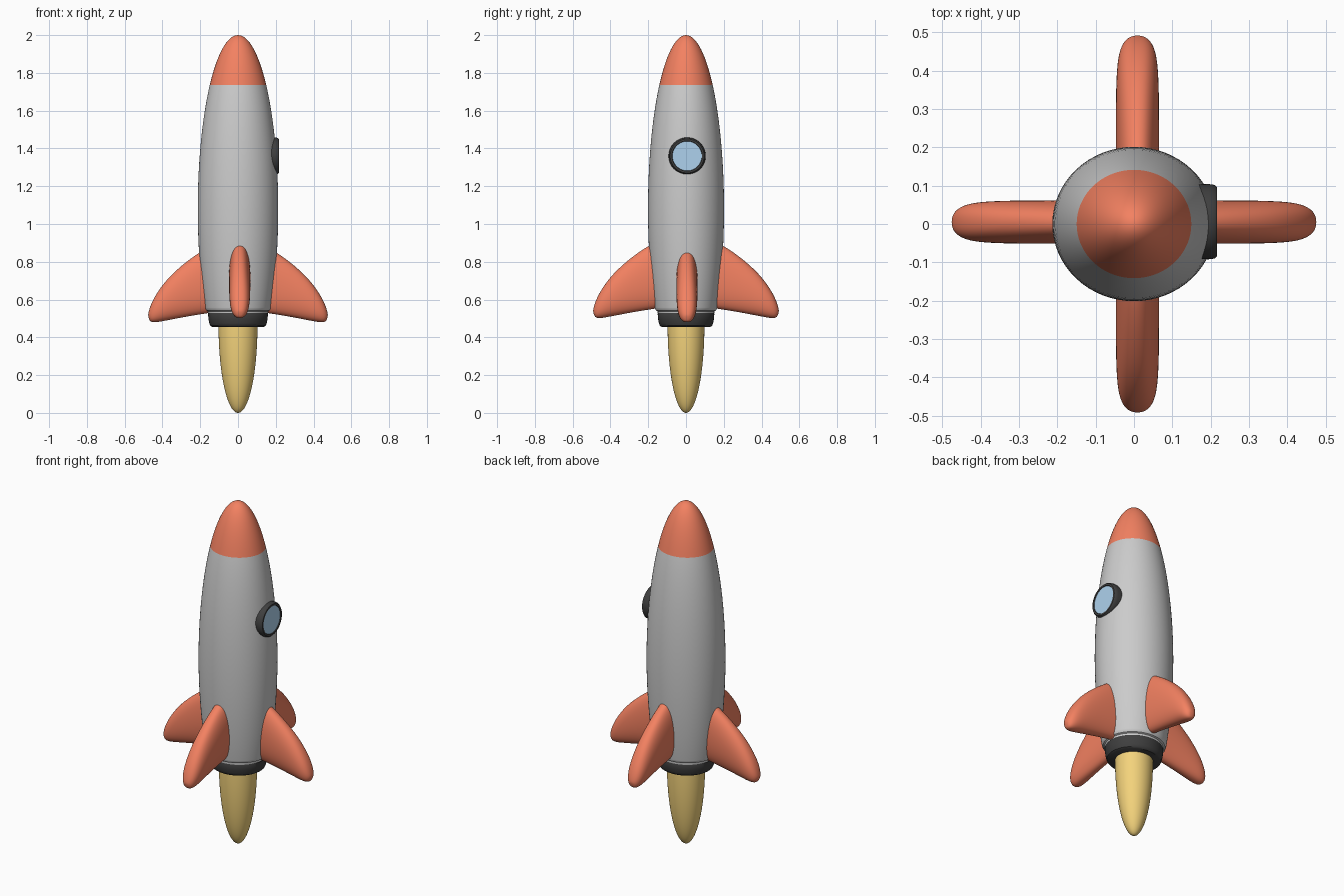
import bpy, bmesh
from math import sin, cos, pi, sqrt, copysign, radians
from mathutils import Matrix

if "Cube" in bpy.data.objects:
    bpy.data.objects.remove(bpy.data.objects["Cube"])


def material(name, rgb):
    m = bpy.data.materials.new(name)
    m.diffuse_color = (*rgb, 1)
    m.use_nodes = True
    m.node_tree.nodes["Principled BSDF"].inputs["Base Color"].default_value = m.diffuse_color
    return m


RED = material("red", (0.9, 0.22, 0.12))
BLACK = material("black", (0.05, 0.05, 0.05))
BLUE = material("blue", (0.42, 0.64, 0.85))
YELLOW = material("yellow", (0.9, 0.65, 0.2))


def loft(name, rings, mat=None, matrix=Matrix(), subsurf=0, angle=35):
    """Skin closed rings of points; a ring of one point is a pole."""
    bm = bmesh.new()
    rows = [[bm.verts.new(p) for p in ring] for ring in rings]
    for a, b in zip(rows, rows[1:]):
        n = max(len(a), len(b))
        for i in range(n):
            j = (i + 1) % n
            if len(a) == 1:
                bm.faces.new((a[0], b[i], b[j]))
            elif len(b) == 1:
                bm.faces.new((a[i], a[j], b[0]))
            else:
                bm.faces.new((a[i], a[j], b[j], b[i]))
    for row in (rows[0], rows[-1]):
        if len(row) > 2:
            bm.faces.new(row)
    bmesh.ops.recalc_face_normals(bm, faces=bm.faces)
    bm.transform(matrix)
    me = bpy.data.meshes.new(name)
    bm.to_mesh(me)
    bm.free()
    ob = bpy.data.objects.new(name, me)
    bpy.context.collection.objects.link(ob)
    if mat:
        me.materials.append(mat)
    bpy.ops.object.select_all(action='DESELECT')
    ob.select_set(True)
    bpy.context.view_layer.objects.active = ob
    bpy.ops.object.shade_smooth_by_angle(angle=radians(angle))
    if subsurf:
        mod = ob.modifiers.new("smooth", 'SUBSURF')
        mod.levels = mod.render_levels = subsurf
    return ob


def lathe(name, profile, mat=None, matrix=Matrix(), sides=64):
    rings = []
    for r, z in profile:
        n = sides if r > 1e-5 else 1
        rings.append([(r * cos(2 * pi * i / n), r * sin(2 * pi * i / n), z) for i in range(n)])
    return loft(name, rings, mat, matrix)


def ellipse(radius, centre, half, z0, z1, steps):
    zs = [z0 + (z1 - z0) * sin(pi / 2 * i / steps) for i in range(steps + 1)]
    return [(radius * sqrt(max(0, 1 - ((z - centre) / half) ** 2)), z) for z in zs]


# The hull is slightly narrower front to back
OVAL = Matrix.Diagonal((1, 0.945, 1, 1))

# Hull, nose and flame share ellipse profiles
hull = ellipse(0.213, 1.08, 0.92, 1.08, 0.553, 12)[::-1] + ellipse(0.213, 1.08, 0.92, 1.08, 1.735, 16)[1:]
lathe("hull", [(0.157, 0.515), (0.159, 0.538), (0.168, 0.542)] + hull, None, OVAL)
lathe("nose_cone", ellipse(0.213, 1.08, 0.92, 1.735, 2.0, 16), RED, OVAL)
lathe("nozzle", [(0, 0.533), (0.155, 0.533), (0.159, 0.526), (0.156, 0.495), (0.152, 0.475),
                 (0.147, 0.462), (0.138, 0.456), (0, 0.456)], BLACK, OVAL)
lathe("flame", ellipse(0.103, 0.46, 0.46, 0.47, 0.0, 24), YELLOW, OVAL)

# Porthole on the right side
SIDE = Matrix.Translation((0, 0.006, 1.36)) @ Matrix.Rotation(pi / 2, 4, 'Y')
lathe("window_rim", [(0, 0.15), (0.097, 0.15), (0.098, 0.195), (0.096, 0.21), (0.09, 0.217),
                     (0.08, 0.217), (0.078, 0.21), (0, 0.21)], BLACK, SIDE)
lathe("window_glass", [(0, 0.2), (0.078, 0.2), (0.078, 0.214), (0, 0.214)], BLUE, SIDE)

# Fin stations: upper edge r, z, lower edge r, z, half thickness
STATIONS = [(0.11, 0.93, 0.10, 0.56, 0.057), (0.20, 0.887, 0.17, 0.549, 0.057),
            (0.29, 0.825, 0.27, 0.534, 0.057), (0.39, 0.737, 0.36, 0.517, 0.056),
            (0.455, 0.645, 0.42, 0.506, 0.051), (0.482, 0.585, 0.452, 0.501, 0.040),
            (0.491, 0.55, 0.474, 0.502, 0.026), (0.492, 0.535, 0.485, 0.512, 0.010)]


def fin_ring(station, sides=24):
    r1, z1, r0, z0, w = station
    ring = []
    for i in range(sides):
        c, s = cos(2 * pi * i / sides), sin(2 * pi * i / sides)
        side = copysign(abs(c) ** 0.85, c) * w
        t = 0.5 + 0.5 * copysign(abs(s) ** 0.95, s)
        ring.append((r0 + (r1 - r0) * t, side, z0 + (z1 - z0) * t))
    return ring


FIN = [fin_ring(s) for s in STATIONS]
for name, turn, place in (("right_fin", 0, (-0.016, 0.005, -0.022)),
                          ("back_fin", 1, (0, -0.009, 0)),
                          ("left_fin", 2, (-0.016, -0.005, -0.022)),
                          ("front_fin", 3, (0, 0.009, 0))):
    loft(name, FIN, RED, Matrix.Rotation(turn * pi / 2, 4, 'Z') @ Matrix.Translation(place), 2, 180)
